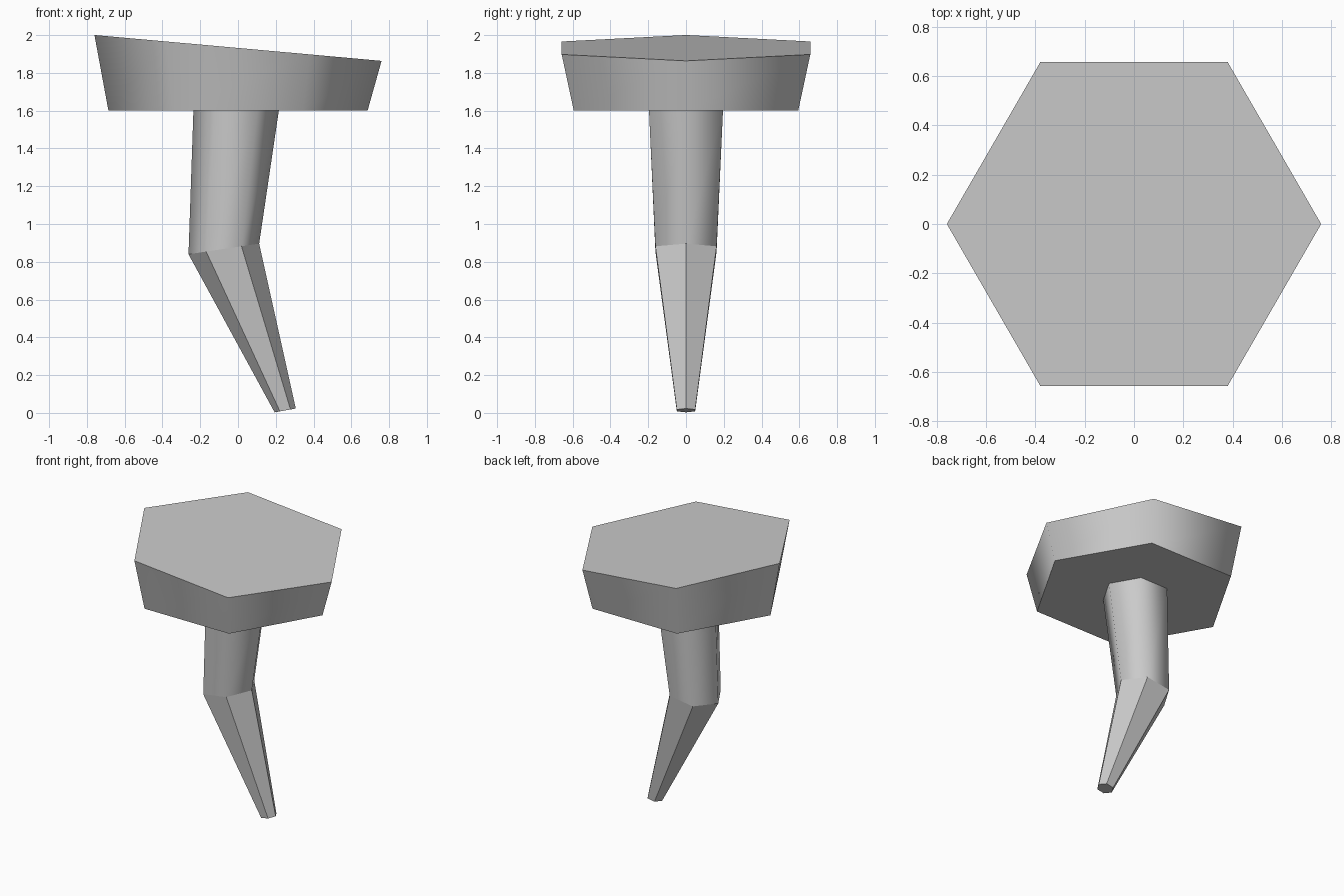
import bpy
import bmesh
import math

SIDES = 6

cube = bpy.data.objects.get("Cube")
if cube:
    bpy.data.objects.remove(cube, do_unlink=True)

# One plain grey for the whole model
grey = bpy.data.materials.new("plain grey")
grey.use_nodes = True
colour = (0.6, 0.6, 0.6, 1)
grey.diffuse_color = colour
grey.node_tree.nodes["Principled BSDF"].inputs["Base Color"].default_value = colour


def add_ring(bm, x, z, radius, rise):
    """Hexagon around (x, 0, z); rise is the height change per unit of x."""
    ring = []
    for i in range(SIDES):
        angle = math.tau * i / SIDES
        dx = radius * math.cos(angle)
        ring.append(bm.verts.new((x + dx, radius * math.sin(angle), z + rise * dx)))
    return ring


def hex_part(name, lower, upper, smooth, cap_bottom=False, cap_top=False):
    """Tapered hexagonal tube between two tilted rings."""
    bm = bmesh.new()
    a, b = add_ring(bm, *lower), add_ring(bm, *upper)
    for i in range(SIDES):
        j = (i + 1) % SIDES
        bm.faces.new((a[i], a[j], b[j], b[i])).smooth = smooth
    # Flat caps meet the sides at sharp edges
    caps = []
    if cap_bottom:
        caps.append(bm.faces.new(a[::-1]))
    if cap_top:
        caps.append(bm.faces.new(b))
    for cap in caps:
        for edge in cap.edges:
            edge.smooth = False
    mesh = bpy.data.meshes.new(name)
    bm.to_mesh(mesh)
    bm.free()
    mesh.materials.append(grey)
    obj = bpy.data.objects.new(name, mesh)
    bpy.context.scene.collection.objects.link(obj)
    return obj


# Rings as (x, z, radius, rise)
tip = (0.25, 0.013, 0.056, 0.18)
knee = (-0.075, 0.868, 0.187, 0.15)
stem_top = (-0.01, 1.6, 0.226, 0)
head_base = (0, 1.6, 0.686, 0)
head_top = (0, 1.932, 0.76, -0.09)

hex_part("lower_spike", tip, knee, False, cap_bottom=True)
hex_part("upper_stem", knee, stem_top, True)
hex_part("slanted_head", head_base, head_top, True, cap_bottom=True, cap_top=True)
